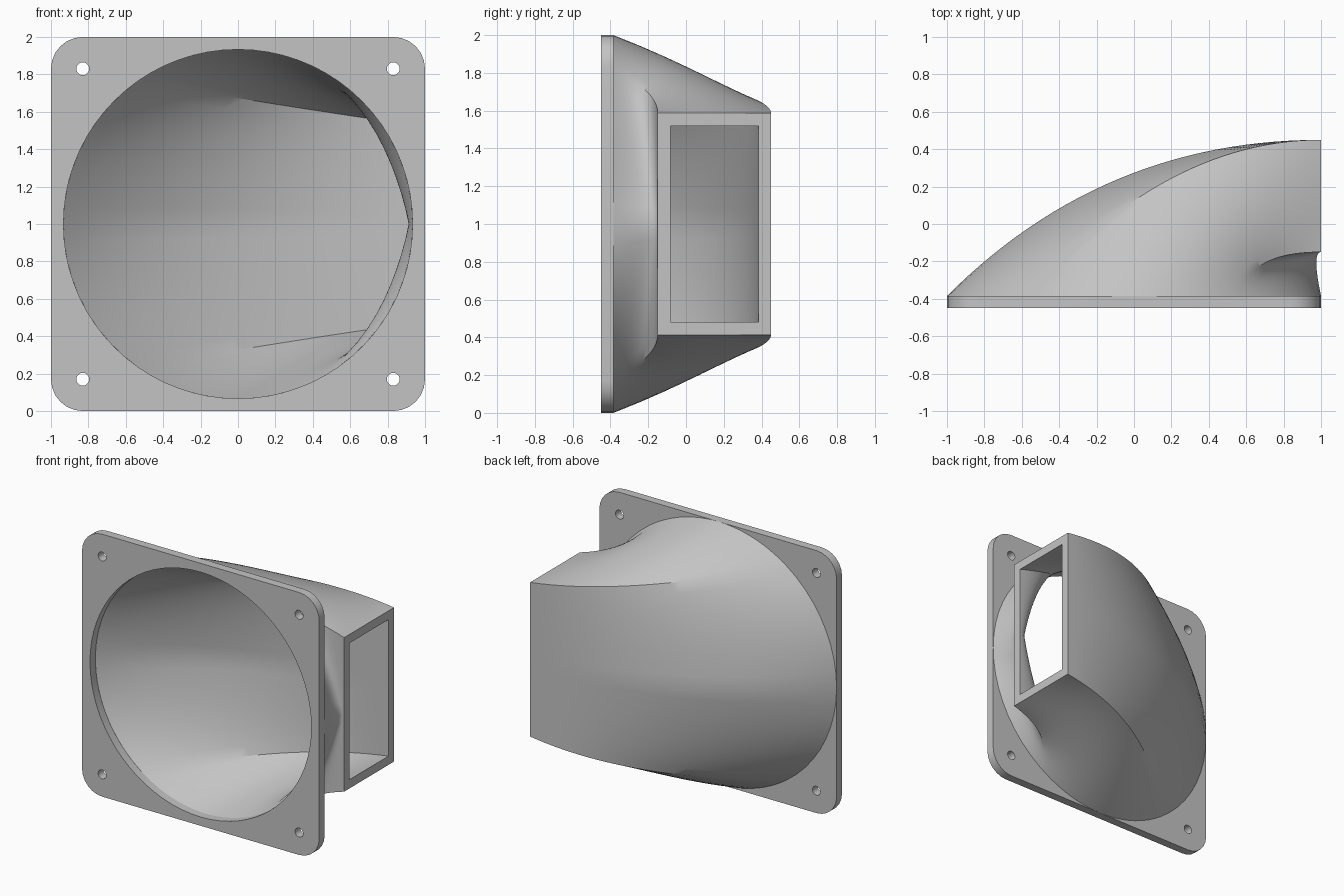
import bpy
import bmesh
from math import sin, cos, radians, pi

cube = bpy.data.objects.get("Cube")
if cube:
    bpy.data.objects.remove(cube, do_unlink=True)

grey = bpy.data.materials.new("light_grey")
grey.use_nodes = True
colour = (0.55, 0.55, 0.55, 1)
grey.diffuse_color = colour
grey.node_tree.nodes["Principled BSDF"].inputs["Base Color"].default_value = colour

BACK, THICK, WALL = -0.385, 0.065, 0.067


def finish(obj, angle):
    obj.data.materials.clear()
    obj.data.materials.append(grey)
    bpy.ops.object.select_all(action="DESELECT")
    obj.select_set(True)
    bpy.context.view_layer.objects.active = obj
    bpy.ops.object.shade_smooth_by_angle(angle=radians(angle))


# Mounting flange: rounded square with a large opening and four screw holes
def circle(cx, cy, r, count):
    return [(cx + r * cos(2 * pi * i / count), cy + r * sin(2 * pi * i / count))
            for i in range(count)]


def rounded_square(half, r, steps):
    points = []
    for k, (sx, sy) in enumerate([(1, 1), (-1, 1), (-1, -1), (1, -1)]):
        for i in range(steps + 1):
            a = (k + i / steps) * pi / 2
            points.append((sx * (half - r) + r * cos(a), sy * (half - r) + r * sin(a)))
    return points


curve = bpy.data.curves.new("flange", "CURVE")
curve.dimensions = "2D"
curve.fill_mode = "BOTH"
curve.extrude = THICK / 2
loops = [rounded_square(1, 0.17, 6), circle(0, 0, 1 - WALL, 72)]
loops += [circle(sx * 0.83, sy * 0.83, 0.034, 20) for sx in (-1, 1) for sy in (-1, 1)]
for loop in loops:
    spline = curve.splines.new("POLY")
    spline.points.add(len(loop) - 1)
    for point, (x, y) in zip(spline.points, loop):
        point.co = (x, y, 0, 1)
    spline.use_cyclic_u = True
flange = bpy.data.objects.new("flange", curve)
bpy.context.collection.objects.link(flange)
flange.location = (0, BACK - THICK / 2, 1)
flange.rotation_euler = (pi / 2, 0, 0)
bpy.ops.object.select_all(action="DESELECT")
flange.select_set(True)
bpy.context.view_layer.objects.active = flange
bpy.ops.object.convert(target="MESH")
finish(bpy.context.view_layer.objects.active, 30)


# Duct: round inlet lofted and turned sideways into a rectangular outlet
CORNER, SIDE, STEPS = 55, 18, 28


def around():
    """Inlet angle with matching outlet position, each in -1..1."""
    spans = [(-CORNER, CORNER, (-1, -1), (-1, 1)),
             (CORNER, 180 - CORNER, (-1, 1), (1, 1)),
             (180 - CORNER, 180 + CORNER, (1, 1), (1, -1)),
             (180 + CORNER, 360 - CORNER, (1, -1), (-1, -1))]
    for a0, a1, p, q in spans:
        for i in range(SIDE):
            f = i / SIDE
            yield a0 + (a1 - a0) * f, p[0] + (q[0] - p[0]) * f, p[1] + (q[1] - p[1]) * f


def shell_rings(bm, inset, extra_pull):
    rings = []
    for k in range(STEPS + 1):
        t = k / STEPS
        w0, w1, w2 = (1 - t) ** 2, 2 * t * (1 - t), t * t
        ring = []
        for deg, u, v in around():
            a = radians(deg)
            r = 1 - inset
            end_y = 0.15 + u * (0.3 - inset)
            end_z = 1 + v * (0.587 - inset)
            turn = abs(deg if deg <= 180 else 360 - deg) / 180
            pull = 0.05 + 1.115 * turn + extra_pull * (1 - turn)
            x = w0 * r * cos(a) + w1 * (1 - pull) + w2
            y = w0 * BACK + (w1 + w2) * end_y
            z = (1 - t) * (1 + r * sin(a)) + t * end_z
            ring.append(bm.verts.new((x, y, z)))
        rings.append(ring)
    return rings


def bridge(bm, a, b):
    n = len(a)
    for i in range(n):
        j = (i + 1) % n
        bm.faces.new((a[i], a[j], b[j], b[i]))


bm = bmesh.new()
outer = shell_rings(bm, 0, 0)
inner = shell_rings(bm, WALL, 0.08)
rings = outer + inner[::-1]
for a, b in zip(rings, rings[1:]):
    bridge(bm, a, b)
bridge(bm, rings[-1], rings[0])
bmesh.ops.recalc_face_normals(bm, faces=bm.faces)
mesh = bpy.data.meshes.new("duct")
bm.to_mesh(mesh)
bm.free()
duct = bpy.data.objects.new("duct", mesh)
bpy.context.collection.objects.link(duct)
finish(duct, 30)
